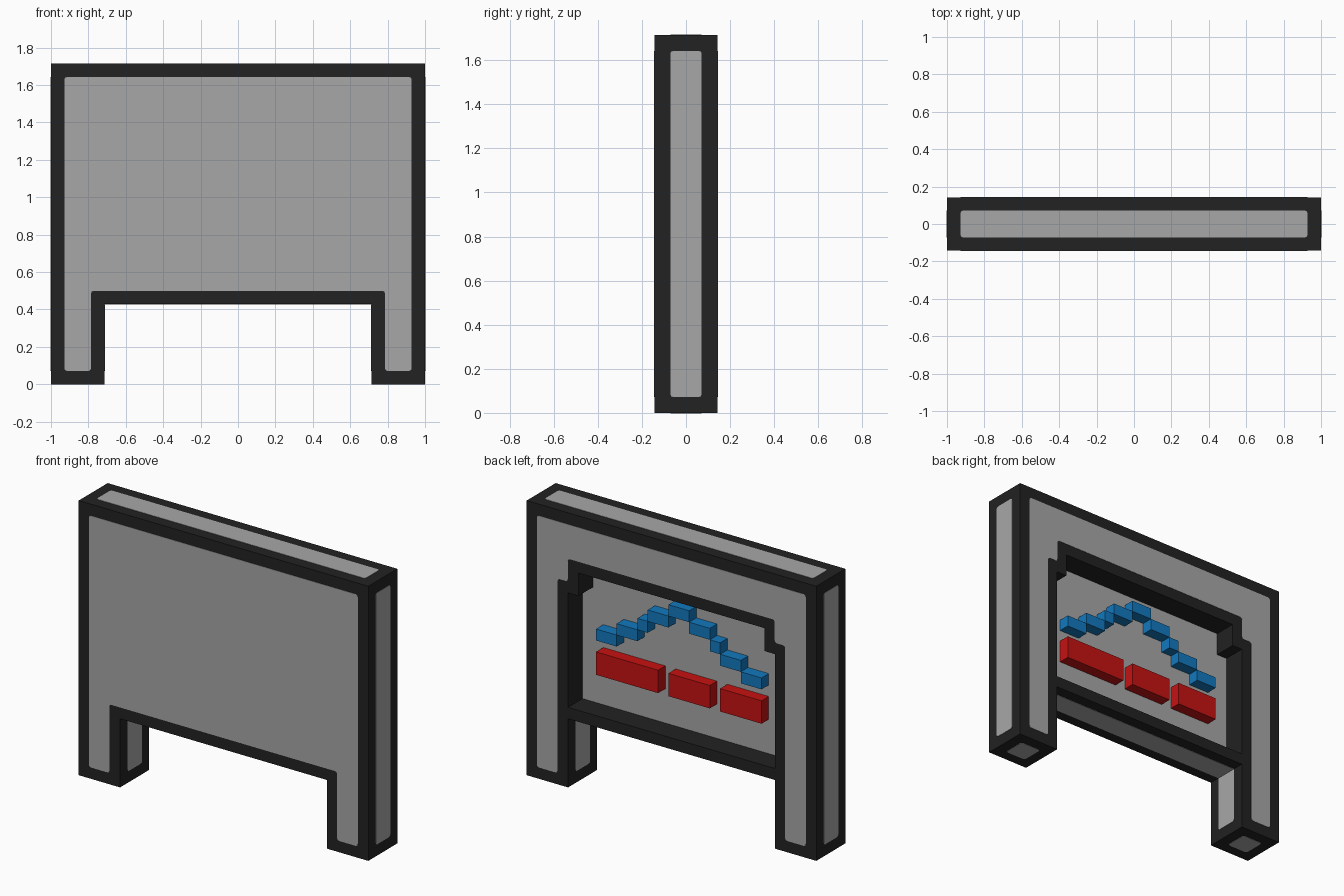
import bpy, bmesh
from mathutils import Vector

if "Cube" in bpy.data.objects:
    bpy.data.objects.remove(bpy.data.objects["Cube"], do_unlink=True)

U = 1 / 14  # one grid unit: the board is 28 wide, 4 deep and 24 high


def material(name, rgb):
    m = bpy.data.materials.new(name)
    m.use_nodes = True
    m.diffuse_color = (*rgb, 1)
    m.node_tree.nodes["Principled BSDF"].inputs["Base Color"].default_value = (*rgb, 1)
    return m


DARK = material("dark_frame", (0.016, 0.016, 0.016))
GREY = material("grey_panel", (0.39, 0.39, 0.39))
RED = material("red", (0.57, 0.006, 0.006))
BLUE = material("blue", (0.006, 0.19, 0.52))


def add_prism(bm, pts, axis, lo, hi, corner=0):
    """Extrude a 2D outline (in units) along an axis, optionally rounding its corners."""
    def place(p, h):
        c = list(p)
        c.insert(axis, h)
        return Vector(c) * U
    base = bm.faces.new([bm.verts.new(place(p, lo)) for p in pts])
    ext = bmesh.ops.extrude_face_region(bm, geom=[base])["geom"]
    shift = place((0, 0), hi - lo)
    bmesh.ops.translate(bm, verts=[v for v in ext if isinstance(v, bmesh.types.BMVert)], vec=shift)
    if corner:
        sides = [e for e in bm.edges
                 if abs(e.verts[0].co[axis] - e.verts[1].co[axis]) > 1e-6]
        bmesh.ops.bevel(bm, geom=sides, offset=corner * U, segments=2, profile=0.5, affect='EDGES')
    bmesh.ops.recalc_face_normals(bm, faces=bm.faces[:])


def finish(name, bm, mat):
    me = bpy.data.meshes.new(name)
    bm.to_mesh(me)
    bm.free()
    me.materials.append(mat)
    ob = bpy.data.objects.new(name, me)
    bpy.context.collection.objects.link(ob)
    return ob


def prism(name, pts, axis, lo, hi, mat, corner=0):
    bm = bmesh.new()
    add_prism(bm, pts, axis, lo, hi, corner)
    return finish(name, bm, mat)


def panel(name, pts, axis, pos, out):
    """Thin grey plate lying on a face at pos, facing out (+1 or -1)."""
    lo, hi = sorted((pos - 0.02 * out, pos + 0.03 * out))
    return prism(name, pts, axis, lo, hi, GREY, 0.2)


def rect(a0, a1, b0, b1):
    return [(a0, b0), (a1, b0), (a1, b1), (a0, b1)]


def mirrored(half):
    """Complete a symmetric outline from its +x half."""
    return half + [(-x, z) for x, z in reversed(half)]


# Body: board on two legs, with a stepped recess cut into the back
body = prism("body", mirrored([(10, 6), (10, 0), (14, 0), (14, 24)]), 1, -2, 2, DARK)
cutter = prism("recess_cutter", mirrored([(10, 7), (10, 17), (9, 17), (9, 19)]), 1, 0, 3, DARK)
cutter.hide_render = True
cut = body.modifiers.new("recess", 'BOOLEAN')
cut.operation, cut.solver, cut.object = 'DIFFERENCE', 'EXACT', cutter
bpy.context.view_layer.update()
body.data = bpy.data.meshes.new_from_object(
    body.evaluated_get(bpy.context.evaluated_depsgraph_get()))
body.modifiers.clear()
bpy.data.objects.remove(cutter, do_unlink=True)

# Recess floor is grey
body.data.materials.clear()
body.data.materials.append(DARK)
body.data.materials.append(GREY)
for f in body.data.polygons:
    f.material_index = int(abs(f.center.y) < 1e-3 and f.normal.y > 0.9)

# Grey panels on the outer faces
panel("front_panel", mirrored([(11, 7), (11, 1), (13, 1), (13, 23)]), 1, -2, -1)
# Back panel: an arch around the recess
panel("back_panel", mirrored([(10, 20), (10, 18), (11, 18), (11, 1), (13, 1), (13, 23)]), 1, 2, 1)
panel("top_panel", rect(-13, 13, -1, 1), 2, 24, 1)
panel("beam_underside_panel", rect(-10.3, 10.3, -1, 1), 2, 6, -1)
for side, s in (("left", 1), ("right", -1)):
    panel(side + "_side_panel", rect(-1, 1, 1, 23), 0, 14 * s, s)
    panel(side + "_leg_inner_panel", rect(-1, 1, 1, 6.3), 0, 10 * s, -s)
    panel(side + "_foot_panel", rect(12 * s - 1, 12 * s + 1, -1, 1), 2, 0, -1)

# Red bars in the recess
for n, (x0, x1) in enumerate(((2, 8), (-3, 1), (-8, -4)), 1):
    prism(f"red_bar_{n}", rect(x0, x1, 10, 12), 1, 0, 1, RED)

# Blue stepped line above the bars: (start x, length, height)
steps = [(8, 2, 13), (6, 2, 14), (4, 1, 15), (3, 2, 16), (1, 2, 17),
         (-1, 2, 16), (-3, 1, 15), (-4, 2, 14), (-6, 2, 13)]
bm = bmesh.new()
for x, length, z in steps:
    add_prism(bm, rect(x - length, x, z, z + 1), 1, 0, 1)
finish("blue_stepped_line", bm, BLUE)
